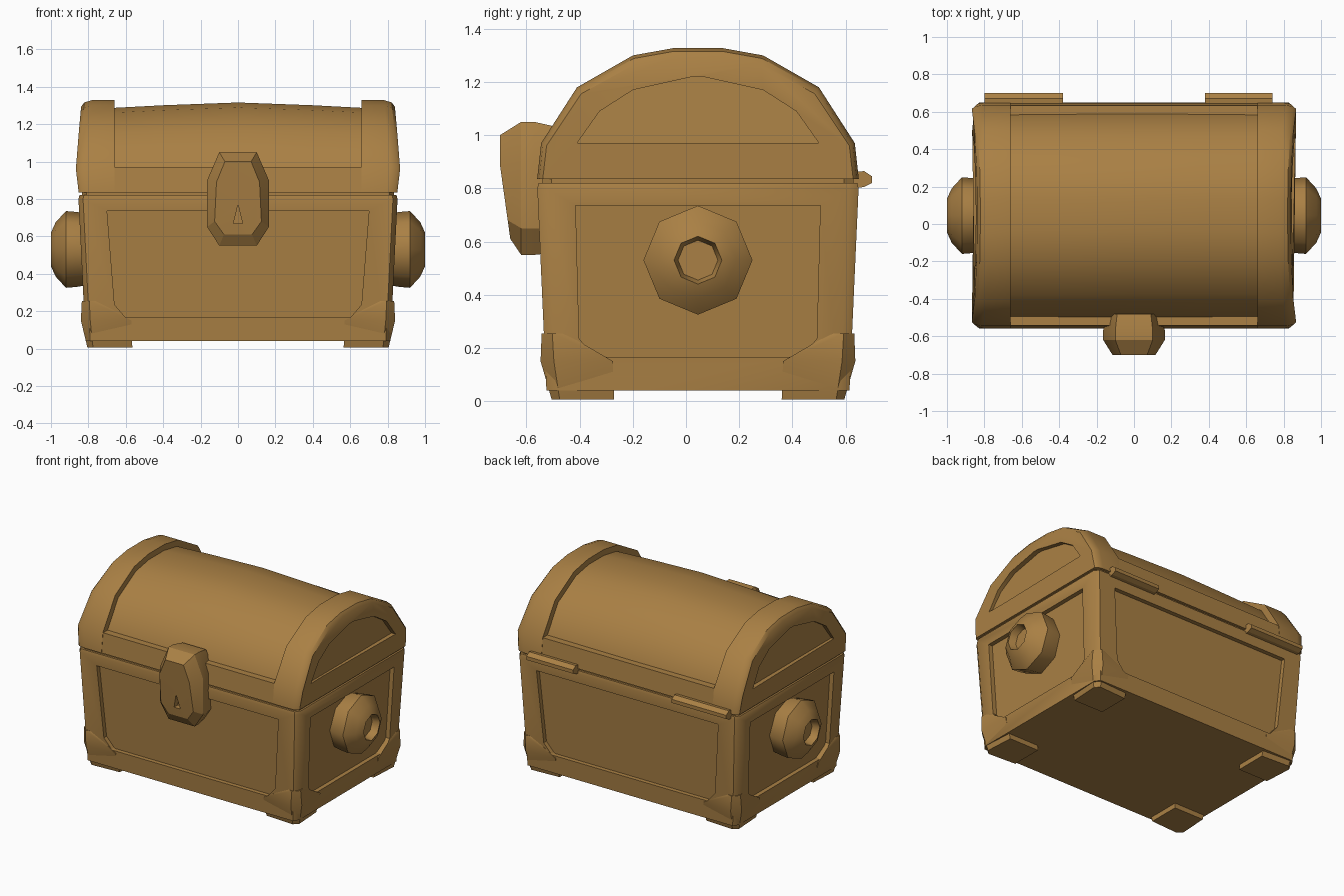
import bpy, bmesh, math

if "Cube" in bpy.data.objects:
    bpy.data.objects.remove(bpy.data.objects["Cube"])

COLOR = (0.40, 0.216, 0.058, 1)
wood = bpy.data.materials.new("tan_brown")
wood.diffuse_color = COLOR
wood.use_nodes = True
wood.node_tree.nodes["Principled BSDF"].inputs["Base Color"].default_value = COLOR

CY = 0.045  # middle of the chest in depth


def half_x(z):
    return 0.815 + 0.05 * (z - 0.04)


def half_y(z):
    return 0.57 + 0.045 * (z - 0.04)


def finish(name, bm):
    bmesh.ops.recalc_face_normals(bm, faces=bm.faces)
    me = bpy.data.meshes.new(name)
    bm.to_mesh(me)
    bm.free()
    me.materials.append(wood)
    ob = bpy.data.objects.new(name, me)
    bpy.context.collection.objects.link(ob)
    return ob


def loft(name, rings):
    """Join equal-length rings of points into a capped solid."""
    bm = bmesh.new()
    loops = [[bm.verts.new(p) for p in ring] for ring in rings]
    n = len(loops[0])
    for a, b in zip(loops, loops[1:]):
        for i in range(n):
            j = (i + 1) % n
            bm.faces.new((a[i], a[j], b[j], b[i]))
    bm.faces.new(loops[0])
    bm.faces.new(loops[-1])
    return finish(name, bm)


def activate(ob):
    bpy.ops.object.select_all(action='DESELECT')
    ob.select_set(True)
    bpy.context.view_layer.objects.active = ob


def smooth(ob, degrees=35):
    activate(ob)
    bpy.ops.object.shade_smooth_by_angle(angle=math.radians(degrees))


def cut(ob, rings):
    cutter = loft("cutter", rings)
    cutter.hide_render = True
    mod = ob.modifiers.new("cut", 'BOOLEAN')
    mod.operation = 'DIFFERENCE'
    mod.solver = 'EXACT'
    mod.object = cutter
    activate(ob)
    bpy.ops.object.modifier_apply(modifier=mod.name)
    bpy.data.objects.remove(cutter)


def rect(hx, hy, z, c=0.035):
    """Chamfered rectangle around the chest axis."""
    corners = [(hx, hy - c), (hx - c * 0.7, hy), (-hx + c * 0.7, hy), (-hx, hy - c),
               (-hx, -hy + c), (-hx + c * 0.7, -hy), (hx - c * 0.7, -hy), (hx, -hy + c)]
    return [(x, y + CY, z) for x, y in corners]


def mirrored(half):
    return half + [(-a, z) for a, z in reversed(half)]


# Tapered box with a recessed panel on each wall
body = loft("body", [rect(half_x(z), half_y(z), z) for z in (0.04, 0.80)]
            + [rect(half_x(0.8) - 0.005, half_y(0.8) - 0.005, 0.82)])
front_panel = mirrored([(0.70, 0.735), (0.66, 0.235), (0.60, 0.165)])
side_panel = mirrored([(0.46, 0.735), (0.447, 0.235), (0.39, 0.165)])
for s in (-1, 1):
    cut(body, [[(x, CY + s * (half_y(z) + d), z) for x, z in front_panel] for d in (-0.03, 0.1)])
    cut(body, [[(s * (half_x(z) + d), CY + y, z) for y, z in side_panel] for d in (-0.03, 0.1)])
smooth(body)

# Dark seam filler between body and lid
loft("seam_core", [rect(0.835, 0.585, z) for z in (0.78, 0.86)])

# Lid: end hoops, barrel between them, and a straight lower band
arch = mirrored([(0.605, 0.835), (0.59, 0.97), (0.455, 1.18), (0.245, 1.30), (0.09, 1.328)])


def arch_ring(x, sy=1.0, sz=1.0):
    return [(x, CY + y * sy, 0.835 + (z - 0.835) * sz) for y, z in arch]


def end_x(z):
    return 0.868 - 0.09 * max(0, z - 0.97) - 0.12 * max(0, 0.97 - z)


lid_panel = mirrored([(0.455, 0.97), (0.37, 1.09), (0.245, 1.17), (0.02, 1.22)])
for s, side in ((1, "left"), (-1, "right")):
    rings = [arch_ring(0.66 * s)]
    for d, k in ((-0.055, 1.0), (-0.015, 0.975), (0, 0.93)):
        rings.append([(s * (end_x(z) + d), y, z) for _, y, z in arch_ring(0, 0.5 + k / 2, k)])
    hoop = loft(side + "_lid_hoop", rings)
    cut(hoop, [[(s * (end_x(z) + d), CY + y, z) for y, z in lid_panel] for d in (-0.035, 0.1)])
    smooth(hoop)

barrel = loft("lid_barrel", [arch_ring(x, 0.925, 0.975 - 0.06 * abs(x / 0.68) ** 1.3)
                             for x in (-0.68, -0.4, 0, 0.4, 0.68)])
smooth(barrel, 40)
loft("lid_band", [[(x, CY + y, z) for y, z in mirrored([(0.603, 0.835), (0.588, 0.97)])]
                  for x in (-0.67, 0.67)])

# Corner feet: sloped caps wrapping the lower corners
for sx, side in ((1, "left"), (-1, "right")):
    for sy, end in ((-1, "front"), (1, "back")):
        bm = bmesh.new()
        for z, ox, oy, ix, iy, c in ((0.005, 0.805, 0.55, 0.565, 0.315, 0.03),
                                     (0.15, 0.84, 0.592, 0.57, 0.32, 0.05),
                                     (0.255, 0.835, 0.588, 0.75, 0.50, 0.04)):
            for x, y in ((ox - c, oy), (ox, oy - c), (ix, oy - 0.012), (ox - 0.012, iy), (ix, iy)):
                bm.verts.new((sx * x, CY + sy * y, z))
        hull = bmesh.ops.convex_hull(bm, input=bm.verts)
        loose = [v for v in bm.verts if not v.link_faces]
        bmesh.ops.delete(bm, geom=loose, context='VERTS')
        smooth(finish(end + "_" + side + "_foot", bm))

# Side knobs: eight-sided domes with a hollow centre
for s, side in ((1, "left"), (-1, "right")):
    rings = []
    for x, r in ((0.80, 0.19), (0.86, 0.20), (0.92, 0.205), (0.975, 0.145),
                 (1.0, 0.09), (0.95, 0.075)):
        rings.append([(s * x, CY + r * math.cos(i * math.pi / 4),
                       0.53 + r * math.sin(i * math.pi / 4)) for i in range(8)])
    smooth(loft(side + "_knob", rings), 48)

# Latch: faceted block with a keyhole
back = mirrored([(0.09, 1.03), (0.14, 0.92), (0.15, 0.65), (0.09, 0.56)])
middle = mirrored([(0.10, 1.05), (0.165, 0.90), (0.165, 0.65), (0.10, 0.55)])
face = mirrored([(0.07, 1.0), (0.115, 0.89), (0.125, 0.68), (0.075, 0.61)])
latch = loft("latch", [
    [(x, -0.48, z) for x, z in back],
    [(x, -0.57, z) for x, z in middle],
    [(x, -0.62, z) for x, z in middle],
    [(x, -0.70 + 0.14 * max(0, 0.89 - z), z) for x, z in face]])
cut(latch, [[(x, y, z) for x, z in ((0, 0.77), (0.024, 0.67), (-0.024, 0.67))]
            for y in (-0.75, -0.63)])
smooth(latch, 25)

# Back hinges: six-sided bars
for name, x0, x1 in (("right_hinge", -0.80, -0.38), ("left_hinge", 0.38, 0.74)):
    loft(name, [[(x, y, z) for y, z in ((0.62, 0.80), (0.67, 0.805), (0.70, 0.82),
                                        (0.70, 0.845), (0.67, 0.865), (0.62, 0.86))]
                for x in (x0, x1)])
